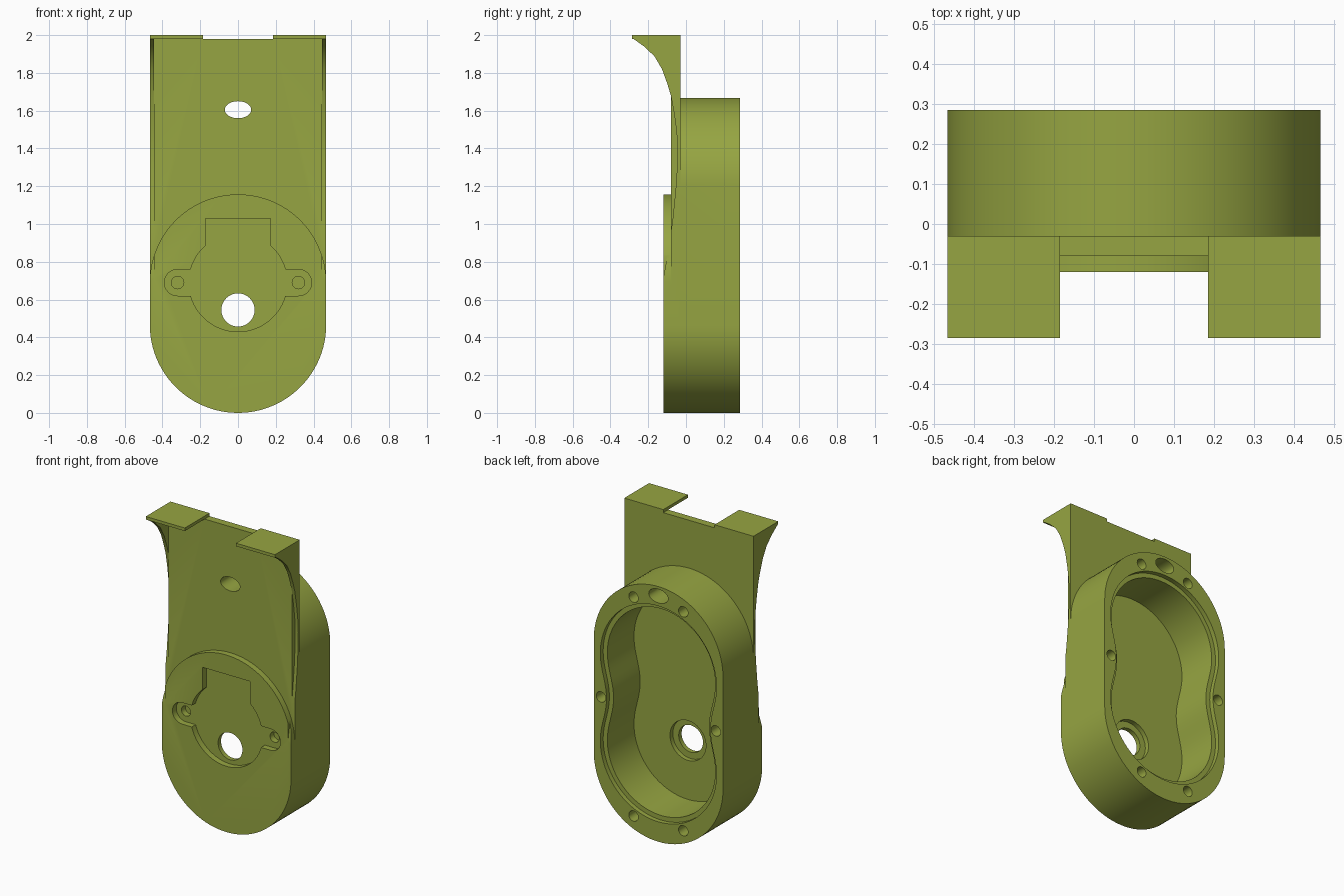
import bpy, bmesh, math

if "Cube" in bpy.data.objects:
    bpy.data.objects.remove(bpy.data.objects["Cube"])

mat = bpy.data.materials.new("olive_green")
mat.diffuse_color = (0.305, 0.376, 0.054, 1)
mat.use_nodes = True
mat.node_tree.nodes["Principled BSDF"].inputs["Base Color"].default_value = mat.diffuse_color

R = 0.467          # outer half width
MID = 0.835        # mid height of the rounded case


def prism(name, pts, a, b, axis="y"):
    """Extrude an outline: (x, z) points along y, or (y, z) points along x."""
    bm = bmesh.new()
    place = (lambda p, t: (p[0], t, p[1])) if axis == "y" else (lambda p, t: (t, p[0], p[1]))
    lo = [bm.verts.new(place(p, a)) for p in pts]
    hi = [bm.verts.new(place(p, b)) for p in pts]
    bm.faces.new(lo)
    bm.faces.new(hi)
    n = len(pts)
    for i in range(n):
        j = (i + 1) % n
        bm.faces.new((lo[i], lo[j], hi[j], hi[i]))
    bmesh.ops.recalc_face_normals(bm, faces=bm.faces[:])
    me = bpy.data.meshes.new(name)
    bm.to_mesh(me)
    bm.free()
    ob = bpy.data.objects.new(name, me)
    bpy.context.collection.objects.link(ob)
    me.materials.append(mat)
    return ob


def arc(cx, cz, r, a0, a1, n=48, rz=None):
    rz = rz or r
    return [(cx + r * math.cos(math.radians(a0 + (a1 - a0) * i / n)),
             cz + rz * math.sin(math.radians(a0 + (a1 - a0) * i / n))) for i in range(n + 1)]


def circle(cx, cz, r, n=32, rz=None):
    return arc(cx, cz, r, 0, 360, n, rz)[:-1]


def stadium(z0, z1, r):
    return arc(0, z1, r, 0, 180) + arc(0, z0, r, 180, 360)


def peanut(r, waist):
    """Rounded outline with a gently pinched middle."""
    h = 0.285
    side = [(r - waist * 0.5 * (1 + math.cos(math.pi * k / 10)), MID + h * k / 10)
            for k in range(-9, 10)]
    return (arc(0, MID + h, r, 0, 180) + [(-x, z) for x, z in reversed(side)]
            + arc(0, MID - h, r, 180, 360) + side)


def combine(base, other, op):
    m = base.modifiers.new(op, "BOOLEAN")
    m.operation, m.solver, m.object = op, "EXACT", other
    dg = bpy.context.evaluated_depsgraph_get()
    me = bpy.data.meshes.new_from_object(base.evaluated_get(dg))
    base.modifiers.clear()
    base.data = me
    bpy.data.objects.remove(other)


# Rounded case, wall plate and raised front pad
case = prism("housing", stadium(R, 1.2, R), -0.03, 0.285)
plate = prism("plate", [(R, 1.98), (-R, 1.98)] + arc(0, R, R, 180, 360), -0.08, -0.03)
combine(case, plate, "UNION")
combine(case, prism("pad", stadium(R, 0.69, R), -0.12, -0.08), "UNION")

# Curved side fins and top tabs
upper = [(-0.285, 1.985), (-0.222, 1.94), (-0.167, 1.888), (-0.127, 1.82), (-0.098, 1.74), (-0.08, 1.68)]
lower = [(-0.08, 1.68), (-0.062, 1.58), (-0.05, 1.49), (-0.045, 1.4), (-0.047, 1.3),
         (-0.055, 1.18), (-0.07, 1.03), (-0.088, 0.9), (-0.108, 0.78), (-0.125, 0.69)]
for s in (-1, 1):
    strip = prism("fin_cut", lower + [(-0.3, 0.69), (-0.3, 1.68)],
                  min(s * 0.445, s * 0.5), max(s * 0.445, s * 0.5), "x")
    combine(case, strip, "DIFFERENCE")
    fin = prism("fin", upper + [(-0.03, 1.68), (-0.03, 2), (-0.285, 2)],
                min(s * 0.445, s * R), max(s * 0.445, s * R), "x")
    combine(case, fin, "UNION")
    tab = prism("tab", [(s * 0.185, 1.98), (s * R, 1.98), (s * R, 2), (s * 0.185, 2)],
                -0.285, -0.03)
    combine(case, tab, "UNION")

# Rear cavity with stepped lip
combine(case, prism("cavity", peanut(0.39, 0.045), -0.02, 0.4), "DIFFERENCE")
combine(case, prism("lip", peanut(0.42, 0.045), 0.255, 0.4), "DIFFERENCE")

# Screw holes in the rear rim
for x, z in ((0.18, 0.12), (0.18, 1.55), (0.415, MID)):
    for s in (-1, 1):
        combine(case, prism("screw", circle(s * x, z, 0.034, 24), 0.17, 0.4), "DIFFERENCE")

# Front recess: round pocket with square notch and two rounded ears
ea = math.degrees(math.asin(0.07 / 0.26))
na = math.degrees(math.acos(0.172 / 0.26))
recess = (arc(0.32, 0.69, 0.07, -90, 90, 16) + arc(0, 0.69, 0.26, ea, na, 12)
          + [(0.172, 1.03), (-0.172, 1.03)] + arc(0, 0.69, 0.26, 180 - na, 180 - ea, 12)
          + arc(-0.32, 0.69, 0.07, 90, 270, 16) + arc(0, 0.69, 0.26, 180 + ea, 360 - ea, 40))
combine(case, prism("recess", recess, -0.2, -0.08), "DIFFERENCE")
for s in (-1, 1):
    combine(case, prism("ear_hole", circle(s * 0.32, 0.69, 0.033, 24), -0.2, -0.04), "DIFFERENCE")

# Cable hole with counterbore, and upper through hole
combine(case, prism("bore", circle(0, 0.545, 0.13, 48), -0.05, 0.1), "DIFFERENCE")
combine(case, prism("cable", circle(0, 0.545, 0.088, 48), -0.3, 0.1), "DIFFERENCE")
combine(case, prism("upper_hole", circle(0, 1.605, 0.07, 40, 0.045), -0.3, 0.4), "DIFFERENCE")

bpy.context.view_layer.objects.active = case
case.select_set(True)
bpy.ops.object.shade_smooth_by_angle(angle=math.radians(25))
